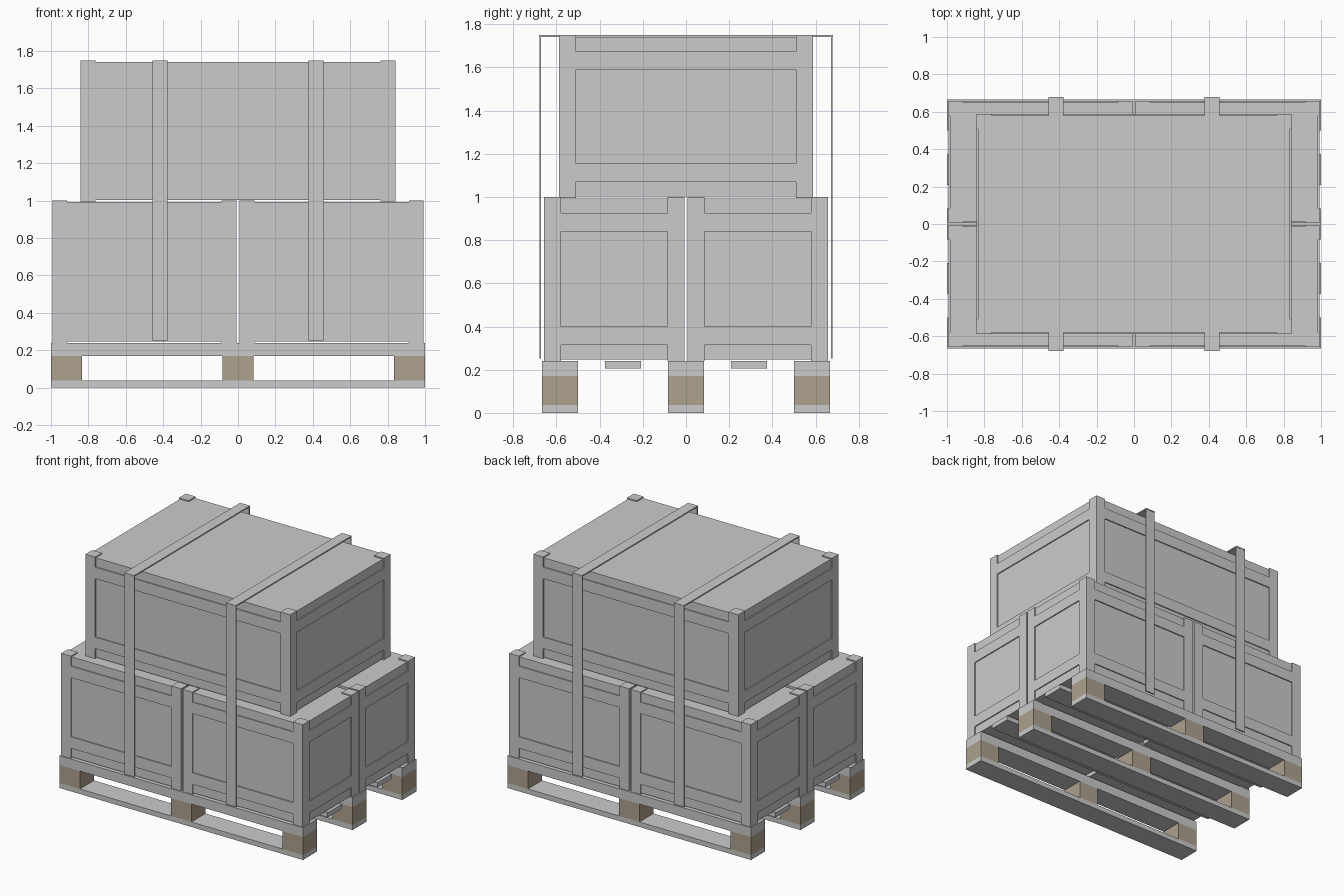
import bpy, bmesh
from mathutils import Matrix, Vector

if "Cube" in bpy.data.objects:
    bpy.data.objects.remove(bpy.data.objects["Cube"])


def make_object(name, boxes, material=None):
    """One mesh object from a list of (min corner, max corner) boxes."""
    bm = bmesh.new()
    for lo, hi in boxes:
        lo, hi = Vector(lo), Vector(hi)
        m = Matrix.Translation((lo + hi) / 2) @ Matrix.Diagonal((*(hi - lo), 1))
        bmesh.ops.create_cube(bm, size=1, matrix=m)
    mesh = bpy.data.meshes.new(name)
    bm.to_mesh(mesh)
    bm.free()
    if material:
        mesh.materials.append(material)
    ob = bpy.data.objects.new(name, mesh)
    bpy.context.collection.objects.link(ob)
    return ob


wood = bpy.data.materials.new("block_wood")
wood.diffuse_color = (0.42, 0.36, 0.27, 1)
wood.use_nodes = True
wood.node_tree.nodes["Principled BSDF"].inputs["Base Color"].default_value = wood.diffuse_color

# Pallet: runners, blocks, stringers and thin deck boards between them
W = 0.083
rows = (-0.583, 0, 0.583)
for i, y in enumerate(rows):
    make_object(f"pallet_runner_{i}", [((-1, y - W, 0), (1, y + W, 0.037))])
    make_object(f"pallet_blocks_{i}",
                [((x - W, y - W, 0.037), (x + W, y + W, 0.17)) for x in (-0.917, 0, 0.917)], wood)
    make_object(f"pallet_stringer_{i}", [((-1, y - W, 0.17), (1, y + W, 0.24))])
for i, y in enumerate((-0.292, 0.292)):
    make_object(f"pallet_deck_board_{i}", [((-1, y - W, 0.205), (1, y + W, 0.24))])


def crate(name, cx, cy, z, hx, hy, h=0.76, post=0.08, inset=0.008):
    """Recessed body plus a frame of corner posts and two belts of rails."""
    make_object(name + "_body", [((cx - hx + inset, cy - hy + inset, z + inset),
                                  (cx + hx - inset, cy + hy - inset, z + h - inset))])
    frame = []
    for sx in (-1, 1):
        for sy in (-1, 1):
            px, py = cx + sx * (hx - post / 2), cy + sy * (hy - post / 2)
            frame.append(((px - post / 2, py - post / 2, z), (px + post / 2, py + post / 2, z + h)))
    for z0 in (z + 0.075, z + h - 0.16):
        z1 = z0 + 0.085
        for s in (-1, 1):
            ry, rx = cy + s * (hy - 0.01), cx + s * (hx - 0.01)
            frame.append(((cx - hx + post, ry - 0.01, z0), (cx + hx - post, ry + 0.01, z1)))
            frame.append(((rx - 0.01, cy - hy + post, z0), (rx + 0.01, cy + hy - post, z1)))
    make_object(name + "_frame", frame)


# Four lower crates and one large crate on top
for xn, sx in (("left", -1), ("right", 1)):
    for yn, sy in (("front", -1), ("back", 1)):
        crate(f"lower_crate_{yn}_{xn}", sx * 0.5, sy * 0.332, 0.24, 0.493, 0.326)
crate("upper_crate", 0, 0, 0.995, 0.842, 0.589, h=0.755)

# Two flat straps over the stack
for name, x in (("strap_left", -0.418), ("strap_right", 0.418)):
    x0, x1 = x - 0.04, x + 0.04
    make_object(name, [((x0, -0.68, 1.741), (x1, 0.68, 1.75)),
                       ((x0, -0.678, 0.253), (x1, -0.671, 1.741)),
                       ((x0, 0.671, 0.253), (x1, 0.678, 1.741))])
